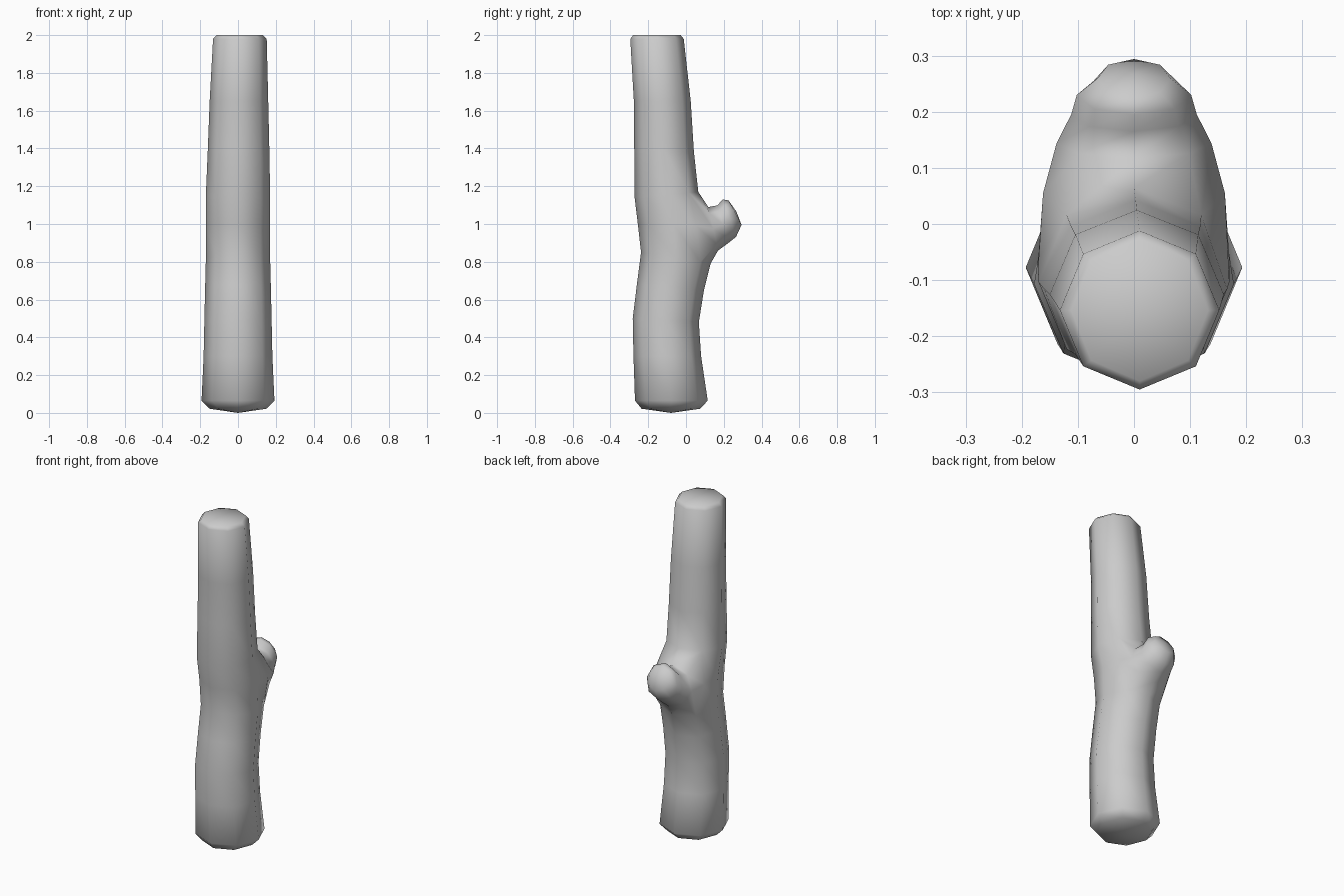
import bpy, bmesh
from math import sin, cos, pi

bm = bmesh.new()


def ring(y0, z0, y1, z1, half_width, cx=0.0):
    """Eight-sided loop from its far point (y1, z1) round its near point (y0, z0)."""
    out = []
    for k in range(8):
        c, s = cos(k * pi / 4), sin(k * pi / 4)
        out.append(bm.verts.new((cx + s * half_width,
                                 (y0 + y1) / 2 + c * (y1 - y0) / 2,
                                 (z0 + z1) / 2 + c * (z1 - z0) / 2)))
    return out


def bridge(a, b, skip=()):
    for k in range(8):
        if k not in skip:
            j = (k + 1) % 8
            bm.faces.new((a[k], a[j], b[j], b[k]))


def cap(loop, centre):
    v = bm.verts.new(centre)
    for k in range(8):
        bm.faces.new((loop[k], loop[(k + 1) % 8], v))


# Trunk loops: front y, z, back y, z, half width, x centre
trunk = [ring(*r) for r in (
    (-0.235, 0.022, 0.075, 0.022, 0.150, 0),
    (-0.270, 0.065, 0.115, 0.065, 0.193, 0),
    (-0.278, 0.300, 0.080, 0.300, 0.182, 0),
    (-0.282, 0.500, 0.068, 0.480, 0.178, 0),
    (-0.260, 0.680, 0.095, 0.650, 0.174, 0),
    (-0.238, 0.850, 0.130, 0.790, 0.170, 0),
    (-0.255, 1.000, 0.130, 0.990, 0.170, 0),
    (-0.272, 1.140, 0.065, 1.170, 0.170, 0),
    (-0.274, 1.400, 0.042, 1.380, 0.163, 0.003),
    (-0.276, 1.650, 0.025, 1.650, 0.155, 0.005),
    (-0.295, 1.980, -0.012, 1.980, 0.142, 0.010),
    (-0.280, 2.000, -0.028, 2.000, 0.122, 0.010))]
low, mid, high = trunk[5:8]

# Leave a two-by-two opening in the back for the branch stub
for i in range(len(trunk) - 1):
    bridge(trunk[i], trunk[i + 1], skip=(7, 0) if i in (5, 6) else ())
bm.verts.remove(mid[0])
for k, sx in ((1, 1), (7, -1)):
    mid[k].co = (sx * 0.162, 0.055, 0.99)
cap(trunk[0], (0, -0.08, 0.0))
cap(trunk[-1], (0.01, -0.154, 2.0))

# Branch stub: bottom y, z, top y, z, half width
opening = [high[0], high[1], mid[1], low[1], low[0], low[7], mid[7], high[7]]
stub = [opening] + [ring(*r) for r in (
    (0.170, 0.860, 0.118, 1.090, 0.138),
    (0.225, 0.900, 0.165, 1.098, 0.112),
    (0.265, 0.932, 0.195, 1.130, 0.102),
    (0.294, 0.995, 0.225, 1.125, 0.065))]
for a, b in zip(stub, stub[1:]):
    bridge(a, b)
cap(stub[-1], (0, 0.267, 1.065))

# Finish the log
bmesh.ops.recalc_face_normals(bm, faces=bm.faces)
for f in bm.faces:
    f.smooth = True
mesh = bpy.data.meshes.new("log")
bm.to_mesh(mesh)
bm.free()
bpy.context.collection.objects.link(bpy.data.objects.new("log", mesh))
